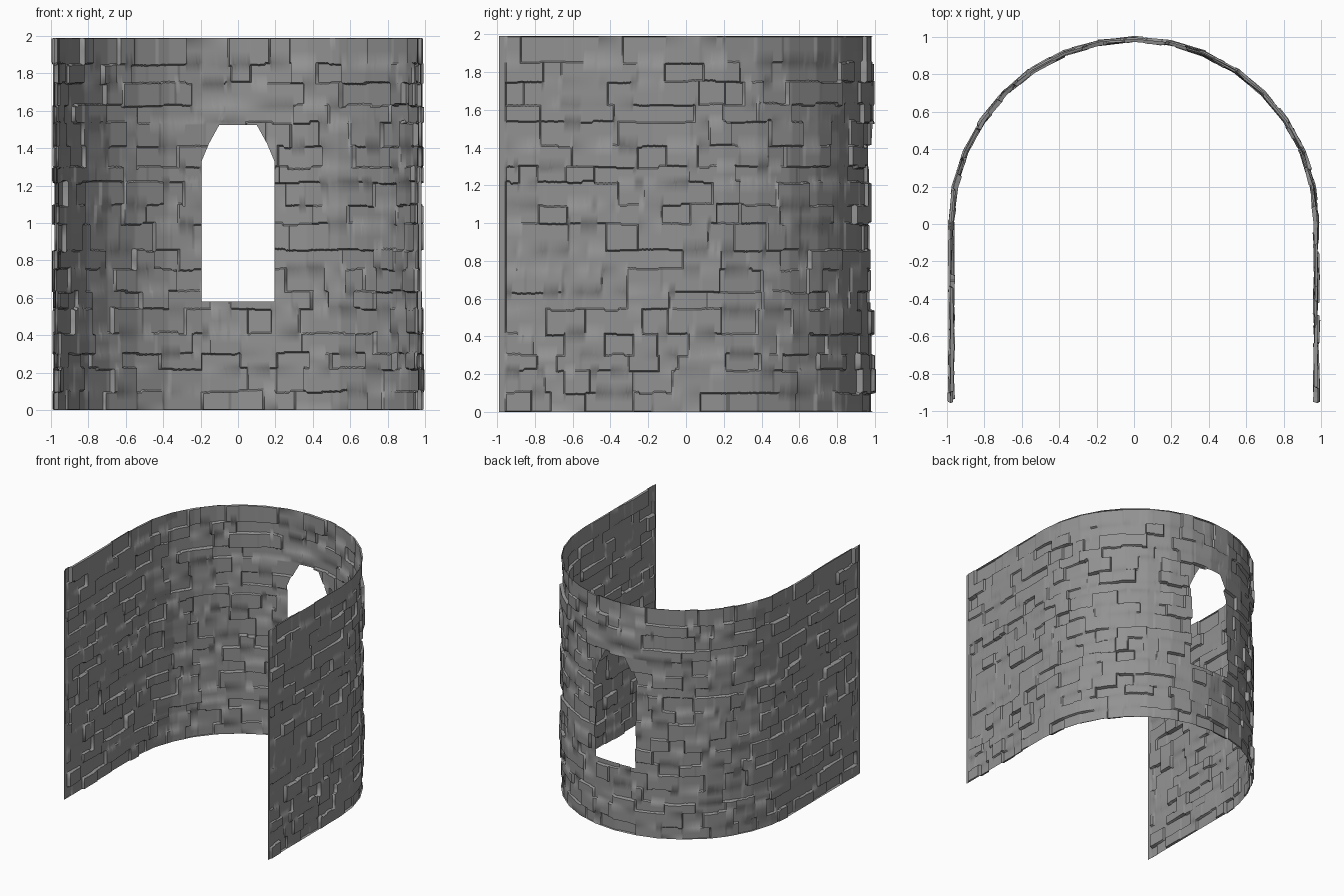
import bpy, bmesh, math, random
from mathutils import Vector

if "Cube" in bpy.data.objects:
    bpy.data.objects.remove(bpy.data.objects["Cube"])

random.seed(7)
R, CY, FRONT, H = 0.98, 0.01, -0.99, 1.99   # arc radius, arc centre y, open end y, height
SEG = math.pi / 16                          # facet angle of the curved part
STRAIGHT = CY - FRONT
LENGTH = 2 * STRAIGHT + math.pi * R
COLS = 640
JOINT = 0.004                               # half width of a joint between courses


def path(u, off):
    """Point on the U-shaped plan at arc length u, pushed outwards by off."""
    if u < STRAIGHT:
        return R + off, FRONT + u
    if u > STRAIGHT + math.pi * R:
        return -R - off, FRONT + LENGTH - u
    a = (u - STRAIGHT) / R
    r = R * math.cos(SEG / 2) / math.cos(a % SEG - SEG / 2) + off
    return r * math.cos(a), CY + r * math.sin(a)


def stone_course():
    """Relief of one course of stones, one value per column."""
    cells = []
    while len(cells) <= COLS:
        n = random.randint(12, 32)
        base = random.uniform(-0.022, 0.014)
        tilt = random.uniform(-0.008, 0.008)
        cells += [base + tilt * (i / n - 0.5) for i in range(n)]
    for i in range(5):
        cells[i] = cells[COLS - i] = 0
    return cells[:COLS + 1]


def joint_line():
    """Uneven height of the joint above a course, one value per column."""
    line = []
    while len(line) <= COLS:
        n = random.randint(8, 20)
        lift = random.uniform(-0.008, 0.008)
        line += [lift + random.uniform(-0.001, 0.001) for i in range(n)]
    return line[:COLS + 1]


# Stone wall as one relief sheet, with clean outer borders
bm = bmesh.new()
rows = []
flat = [0] * (COLS + 1)


def add_row(z, relief, lift):
    row = []
    for i in range(COLS + 1):
        x, y = path(LENGTH * i / COLS, relief[i])
        row.append(bm.verts.new((x, y, z + lift[i])))
    rows.append(row)


heights = [0.10, 0.12, 0.08, 0.11, 0.13, 0.09, 0.12, 0.10, 0.14] * 2
scale = H / sum(heights)
add_row(0, flat, flat)
z, below = 0, flat
for k, h in enumerate(heights):
    h *= scale
    course = stone_course()
    above = flat if k == len(heights) - 1 else joint_line()
    add_row(z + JOINT, course, below)
    add_row(z + h / 2, course, flat)
    add_row(z + h - JOINT, course, above)
    z, below = z + h, above
add_row(H, flat, flat)
for lo, hi in zip(rows, rows[1:]):
    for i in range(COLS):
        bm.faces.new((lo[i], lo[i + 1], hi[i + 1], hi[i]))

# Pointed window opening in the back of the curve
outline = [(-0.195, 0.58), (0.195, 0.58), (0.195, 1.33), (0.155, 1.425), (0.10, 1.525),
           (-0.10, 1.525), (-0.155, 1.425), (-0.195, 1.33)]
sides = []
for (x0, z0), (x1, z1) in zip(outline, outline[1:] + outline[:1]):
    sides.append((Vector((x0, 0, z0)), Vector((z1 - z0, 0, x0 - x1)).normalized()))


def near_window():
    found = []
    for f in bm.faces:
        c = f.calc_center_median()
        if abs(c.x) < 0.28 and c.y > 0 and 0.5 < c.z < 1.6:
            found.append(f)
    return found


for co, no in sides:
    faces = near_window()
    edges = {e for f in faces for e in f.edges}
    verts = {v for f in faces for v in f.verts}
    bmesh.ops.bisect_plane(bm, geom=list(verts) + list(edges) + faces, dist=1e-5,
                           plane_co=co, plane_no=no)
hole = [f for f in near_window()
        if all((f.calc_center_median() - co).dot(no) < 0 for co, no in sides)]
bmesh.ops.delete(bm, geom=hole, context='FACES')

mesh = bpy.data.meshes.new("stone_wall")
bm.to_mesh(mesh)
bm.free()
wall = bpy.data.objects.new("stone_wall", mesh)
bpy.context.collection.objects.link(wall)

# Dark grey stone
stone = bpy.data.materials.new("dark_stone")
stone.diffuse_color = (0.29, 0.29, 0.29, 1)
stone.use_nodes = True
stone.node_tree.nodes["Principled BSDF"].inputs["Base Color"].default_value = stone.diffuse_color
mesh.materials.append(stone)

bpy.context.view_layer.objects.active = wall
wall.select_set(True)
bpy.ops.object.shade_smooth_by_angle(angle=math.radians(50))
